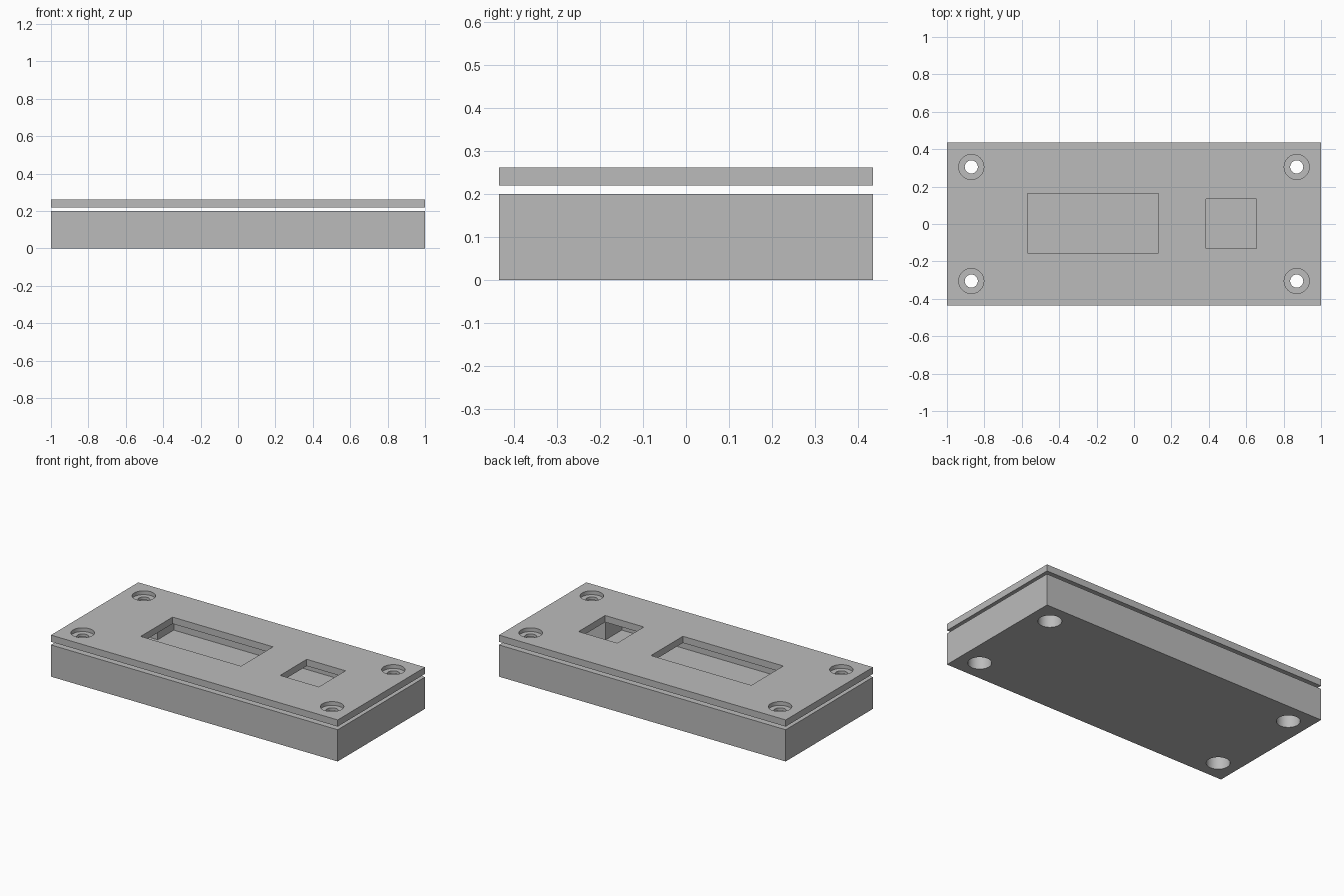
import bpy

old = bpy.data.objects.get("Cube")
if old:
    bpy.data.objects.remove(old, do_unlink=True)

# One plain grey for both halves of the enclosure
grey = bpy.data.materials.new("plain grey")
grey.use_nodes = True
COLOUR = (0.5, 0.5, 0.5, 1)
grey.diffuse_color = COLOUR
grey.node_tree.nodes["Principled BSDF"].inputs["Base Color"].default_value = COLOUR

HALF_Y = 0.435
HOLE_X, HOLE_Y = 0.87, 0.305
BASE_TOP, LID_BOTTOM, LID_TOP = 0.2, 0.22, 0.262


def box(name, x0, x1, y0, y1, z0, z1):
    bpy.ops.mesh.primitive_cube_add(
        size=1, location=((x0 + x1) / 2, (y0 + y1) / 2, (z0 + z1) / 2))
    ob = bpy.context.object
    ob.name = name
    ob.scale = (x1 - x0, y1 - y0, z1 - z0)
    bpy.ops.object.transform_apply(location=False, rotation=False, scale=True)
    ob.data.materials.append(grey)
    return ob


def cylinder(x, y, radius, z0, z1):
    bpy.ops.mesh.primitive_cylinder_add(
        vertices=48, radius=radius, depth=z1 - z0, location=(x, y, (z0 + z1) / 2))
    ob = bpy.context.object
    ob.data.materials.append(grey)
    return ob


def cut(target, cutter):
    mod = target.modifiers.new("cut", 'BOOLEAN')
    mod.operation = 'DIFFERENCE'
    mod.solver = 'EXACT'
    mod.object = cutter
    bpy.context.view_layer.objects.active = target
    bpy.ops.object.modifier_apply(modifier=mod.name)
    bpy.data.objects.remove(cutter, do_unlink=True)


# Base tray and floating lid
base = box("base_tray", -1, 1, -HALF_Y, HALF_Y, 0, BASE_TOP)
lid = box("lid_plate", -1, 1, -HALF_Y, HALF_Y, LID_BOTTOM, LID_TOP)

# Cross-shaped cavity leaves a square screw post in each corner
cut(base, box("cavity_long", -0.92, 0.92, -0.2, 0.2, 0.07, 0.3))
cut(base, box("cavity_wide", -0.7, 0.7, -0.36, 0.36, 0.07, 0.3))

# Display and button windows in the lid
cut(lid, box("display_window", -0.57, 0.13, -0.155, 0.163, 0.1, 0.4))
cut(lid, box("button_window", 0.385, 0.655, -0.13, 0.135, 0.1, 0.4))

# Screw holes: wide through the posts, counterbored in the lid
for sx in (-1, 1):
    for sy in (-1, 1):
        x, y = sx * HOLE_X, sy * HOLE_Y
        cut(base, cylinder(x, y, 0.067, -0.1, 0.3))
        cut(lid, cylinder(x, y, 0.035, 0.1, 0.4))
        cut(lid, cylinder(x, y, 0.067, 0.238, 0.4))

# Smooth hole walls, sharp edges elsewhere
for ob in (base, lid):
    bpy.ops.object.select_all(action='DESELECT')
    ob.select_set(True)
    bpy.context.view_layer.objects.active = ob
    bpy.ops.object.shade_smooth_by_angle()
